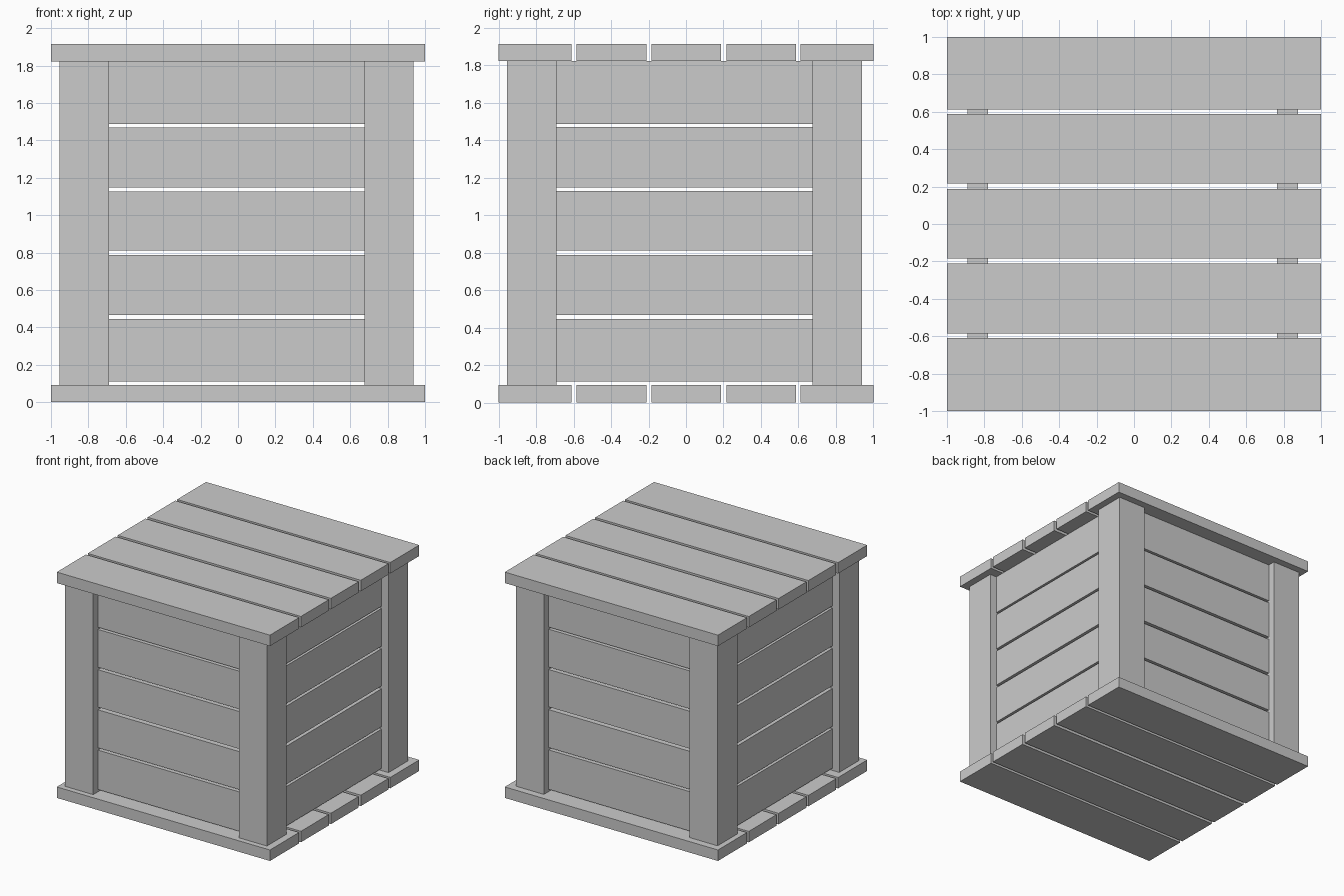
import bpy

if "Cube" in bpy.data.objects:
    bpy.data.objects.remove(bpy.data.objects["Cube"])


def box(name, x, y, z):
    """Box spanning the (min, max) ranges on each axis."""
    bpy.ops.mesh.primitive_cube_add(size=1, location=[(a + b) / 2 for a, b in (x, y, z)])
    ob = bpy.context.object
    ob.name = name
    ob.scale = [b - a for a, b in (x, y, z)]
    bpy.ops.object.transform_apply(location=False, rotation=False, scale=True)
    return ob


LID_Z, BASE_Z = (1.822, 1.915), (0.0, 0.093)
C = -0.0075                    # the crate body sits slightly off centre
OUT, IN = 0.947, 0.683         # post faces, measured from the body centre
SLAT_OUT, SLAT_IN = 0.883, 0.773


def span(side, a, b):
    """Range between two distances on one side of the body centre."""
    return tuple(sorted((C + side * a, C + side * b)))


# Lid and base planks, running along x
planks = [(-1, -0.61), (-0.585, -0.212), (-0.184, 0.187), (0.217, 0.587), (0.612, 1)]
for i, y in enumerate(planks, 1):
    box(f"lid_plank_{i}", (-1, 1), y, LID_Z)
    box(f"base_plank_{i}", (-1, 1), y, BASE_Z)

# Corner posts
for sx, xn in ((-1, "left"), (1, "right")):
    for sy, yn in ((-1, "front"), (1, "back")):
        box(f"{yn}_{xn}_post", span(sx, OUT, IN), span(sy, OUT, IN), (BASE_Z[1], LID_Z[0]))

# Wall slats, recessed between the posts
rows = [(0.112, 0.446), (0.466, 0.788), (0.811, 1.128), (1.149, 1.47), (1.488, 1.822)]
length = (C - IN, C + IN)
for i, z in enumerate(rows, 1):
    for s, xn, yn in ((-1, "left", "front"), (1, "right", "back")):
        depth = span(s, SLAT_OUT, SLAT_IN)
        box(f"{yn}_slat_{i}", length, depth, z)
        box(f"{xn}_slat_{i}", depth, length, z)
